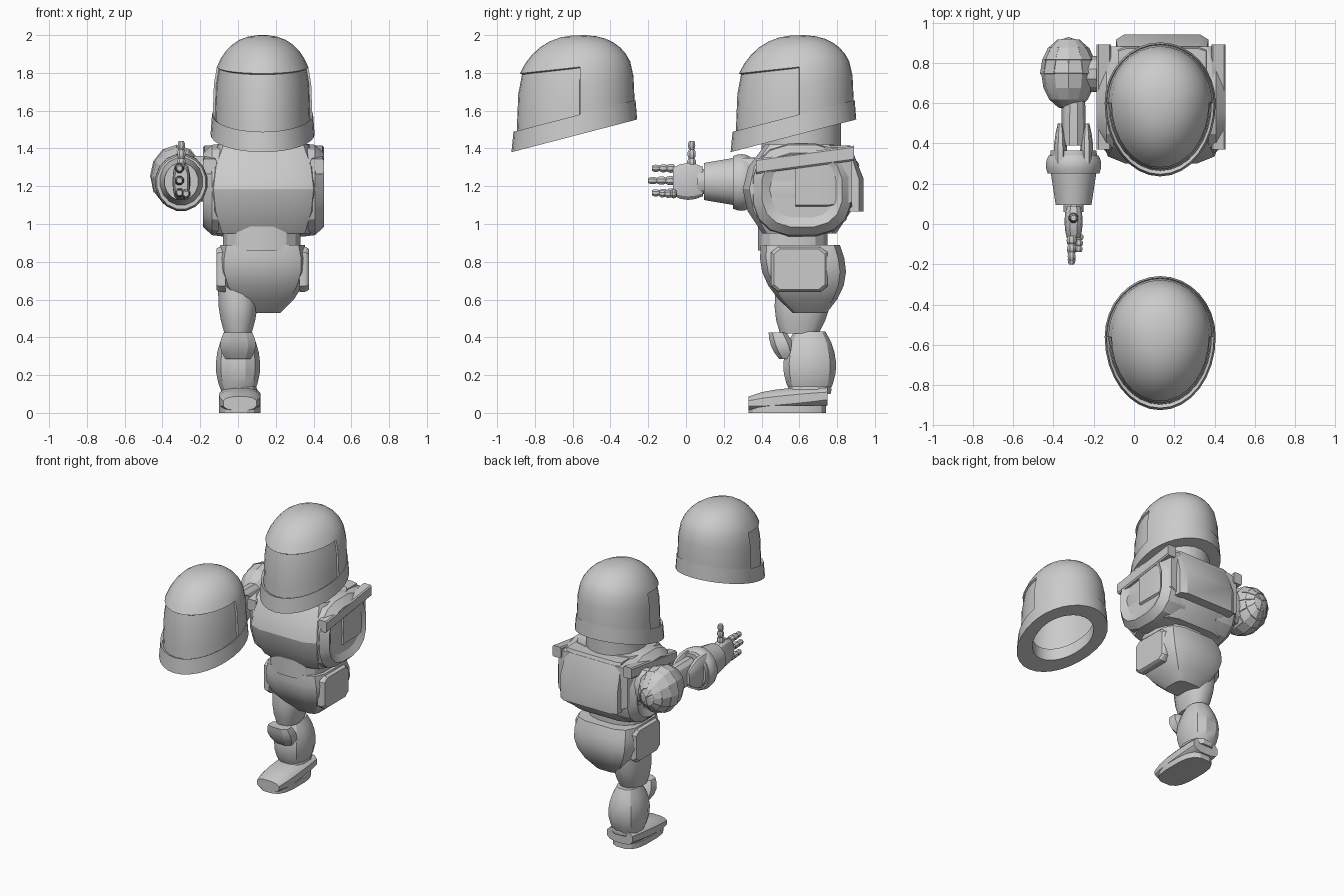
import bpy, bmesh, math
from mathutils import Vector

if "Cube" in bpy.data.objects:
    bpy.data.objects.remove(bpy.data.objects["Cube"], do_unlink=True)

GREY = (0.6, 0.6, 0.6, 1)
material = bpy.data.materials.new("plain grey")
material.use_nodes = True
material.diffuse_color = GREY
material.node_tree.nodes["Principled BSDF"].inputs["Base Color"].default_value = GREY

# For each loft axis: indices of the section's two directions and of the axis itself
AXES = {"x": (1, 2, 0), "y": (0, 2, 1), "z": (0, 1, 2)}
BODY_X = 0.135
ARM_X = -0.3
HEAD = Vector((0.13, 0.6, 0))


def finish(name, bm, angle):
    bmesh.ops.recalc_face_normals(bm, faces=bm.faces)
    mesh = bpy.data.meshes.new(name)
    bm.to_mesh(mesh)
    bm.free()
    mesh.materials.append(material)
    obj = bpy.data.objects.new(name, mesh)
    bpy.context.scene.collection.objects.link(obj)
    bpy.ops.object.select_all(action="DESELECT")
    obj.select_set(True)
    bpy.context.view_layer.objects.active = obj
    bpy.ops.object.shade_smooth_by_angle(angle=math.radians(angle))
    return obj


def skin(bm, rings):
    """Bridge rings of points and return the vertex loops."""
    loops = [[bm.verts.new(point) for point in ring] for ring in rings]
    for low, high in zip(loops, loops[1:]):
        for i in range(len(low)):
            bm.faces.new((low[i - 1], low[i], high[i], high[i - 1]))
    return loops


def outline(sides, power):
    """Rounded rectangle with the given number of sides, filling a unit square."""
    def curve(value):
        return math.copysign(abs(value) ** (2 / power), value)
    angles = [(2 * i + 1) * math.pi / sides for i in range(sides)]
    reach = curve(math.cos(angles[0]))
    return [(curve(math.cos(a)) / reach / 2, curve(math.sin(a)) / reach / 2) for a in angles]


def part(name, axis, centre, size, ends=(1, 1), peak=0.5, bend=2, hold=1, lean=0,
         steps=4, sides=12, power=4, angle=25, dish=0):
    """Loft that is fullest at its peak and narrows along a curve to both ends.
    hold scales the narrowing of the first direction; lean shifts the second one."""
    a, b, c = AXES[axis]
    rings = []
    for step in range(steps + 1):
        t = step / steps
        if t < peak:
            narrowing = (1 - ends[0]) * (1 - t / peak) ** bend
        else:
            narrowing = (1 - ends[1]) * ((t - peak) / (1 - peak)) ** bend
        ring = []
        for u, v in outline(sides, power):
            point = Vector(centre)
            point[a] += u * size[a] * (1 - hold * narrowing)
            point[b] += v * size[b] * (1 - narrowing) + lean * (t - 0.5)
            point[c] += size[c] * (t - 0.5)
            ring.append(point)
        rings.append(ring)
    bm = bmesh.new()
    loops = skin(bm, rings)
    bm.faces.new(loops[0])
    cap = bm.faces.new(loops[-1])
    if dish:
        bmesh.ops.recalc_face_normals(bm, faces=bm.faces)
        bmesh.ops.inset_region(bm, faces=[cap], thickness=dish, depth=-dish / 2)
    return finish(name, bm, angle)


def mirror(obj, name, about):
    """Mirrored twin across a plane of constant x."""
    bm = bmesh.new()
    bm.from_mesh(obj.data)
    for vert in bm.verts:
        vert.co.x = 2 * about - vert.co.x
    finish(name, bm, 25)


def egg(z, tilt, size, shift):
    """Level outline of a helmet: longer in front, dropping towards the face."""
    points = []
    count = 32
    for i in range(count):
        a = 2 * math.pi * i / count
        depth = 0.29 if math.sin(a) > 0 else 0.35
        y = size * depth * math.sin(a)
        points.append(HEAD + Vector((0.265 * size * math.cos(a), y + shift, z + tilt * y)))
    return points


def helmet(prefix, shift):
    # Round crown, then straight sides down to the collar
    rings = []
    for step in range(7):
        a = math.radians(86 - 10 * step)
        rings.append(egg(1.7 + 0.3 * math.sin(a), 0.12 * math.cos(a), math.cos(a) ** 0.85, shift))
    crown = len(rings) - 1
    for t in (0.3, 0.7, 1):
        rings.append(egg(1.83 - 0.3 * t, 0.11 + 0.15 * t, 1 - 0.04 * (1 - t), shift))
    bm = bmesh.new()
    loops = skin(bm, rings)
    bm.faces.new(loops[0])
    # Sunken visor across the front half
    face_verts = {v for loop in loops[crown:] for v in loop if v.co.y < HEAD.y + shift + 0.001}
    visor = [f for f in bm.faces if face_verts.issuperset(f.verts)]
    bmesh.ops.recalc_face_normals(bm, faces=bm.faces)
    bmesh.ops.inset_region(bm, faces=visor, thickness=0.004, depth=-0.012)
    finish(prefix + "_dome", bm, 35)
    # Collar ring, open underneath
    bm = bmesh.new()
    skin(bm, [egg(z, 0.26, size, shift)
              for z, size in ((1.57, 0.96), (1.58, 1.01), (1.475, 1.04), (1.475, 0.7), (1.56, 0.7))])
    finish(prefix + "_collar", bm, 30)


helmet("worn_helmet", 0)
helmet("floating_helmet", -1.16)

# Torso
part("neck", "z", (0.13, 0.61, 1.46), (0.4, 0.42, 0.2), sides=20, power=2)
part("chest", "z", (BODY_X, 0.6, 1.185), (0.6, 0.6, 0.47), ends=(0.65, 0.6), hold=0.5, power=5)
part("waist", "z", (0.125, 0.565, 0.93), (0.41, 0.37, 0.14), sides=16, power=2.6)
lobe = part("left_side_lobe", "x", (0.36, 0.615, 1.18), (0.19, 0.53, 0.49), ends=(1, 0.8),
            bend=3, sides=16, power=2.6, dish=0.05)
mirror(lobe, "right_side_lobe", BODY_X)
strap = part("left_strap", "y", (0.42, 0.63, 1.34), (0.07, 0.52, 0.08), lean=0.07,
             sides=8, power=7)
mirror(strap, "right_strap", BODY_X)

# Backpack with a sloping upper face
part("backpack", "z", (0.14, 0.8, 1.24), (0.46, 0.28, 0.35), ends=(1, 0.5), bend=1,
     hold=0.1, steps=2, sides=8, power=9)
part("backpack_wings", "y", (BODY_X, 0.73, 1.24), (0.62, 0.3, 0.34), ends=(1, 0.9),
     sides=8, power=9)

# Hips
part("pelvis", "z", (0.13, 0.63, 0.71), (0.48, 0.45, 0.36), ends=(0.4, 0.93), peak=0.7,
     lean=-0.05, steps=5)
plate = part("left_hip_plate", "x", (0.35, 0.6, 0.76), (0.05, 0.3, 0.24), ends=(1, 0.9),
             sides=8, power=6)
mirror(plate, "right_hip_plate", 0.13)

# Single leg, with knee pad and boot
part("thigh", "z", (0, 0.615, 0.56), (0.21, 0.3, 0.28), ends=(0.68, 1), peak=0.7, lean=0.03,
     sides=16, power=2.4, angle=35)
part("shin", "z", (0, 0.655, 0.265), (0.235, 0.28, 0.33), ends=(0.7, 0.6), peak=0.45,
     steps=6, power=2.5, angle=30)
part("ankle_cuff", "z", (0.01, 0.655, 0.125), (0.18, 0.23, 0.05), ends=(0.95, 0.9), power=2.5)
part("knee_pad", "z", (0, 0.51, 0.355), (0.19, 0.12, 0.14), ends=(0.7, 0.8), lean=-0.05,
     sides=8, power=3)
part("boot", "y", (0.01, 0.54, 0.07), (0.22, 0.42, 0.12), ends=(0.6, 0.85), hold=0.5,
     bend=3, lean=0.04, steps=6, power=2.8, angle=35)
part("boot_sole", "z", (0.01, 0.535, 0.02), (0.22, 0.41, 0.04), sides=16, power=3)

# Shoulder ball with raised panels over its rear half
bm = bmesh.new()
bmesh.ops.create_uvsphere(bm, u_segments=12, v_segments=8, radius=1)
for vert in bm.verts:
    x, y, z = vert.co
    vert.co = Vector((-0.325, 0.745, 1.25)) + Vector((0.135 * x, 0.18 * z, 0.165 * y))
panels = [f for f in bm.faces if f.calc_center_median().y > 0.745]
bmesh.ops.inset_individual(bm, faces=panels, thickness=0.004, depth=0.006)
finish("shoulder_ball", bm, 20)
part("shoulder_joint", "x", (-0.2, 0.745, 1.24), (0.12, 0.18, 0.24), power=2)

# Arm reaching forward
part("upper_arm", "y", (ARM_X, 0.52, 1.245), (0.12, 0.26, 0.19), ends=(1, 0.9), power=2.3)
guard = part("inner_elbow_guard", "y", (-0.235, 0.4, 1.24), (0.065, 0.2, 0.22), ends=(1, 0.4),
             peak=0.3, power=2.6)
mirror(guard, "outer_elbow_guard", ARM_X)
part("forearm", "y", (ARM_X, 0.23, 1.225), (0.24, 0.27, 0.265), ends=(0.74, 0.95), peak=0.75,
     bend=1, sides=16, power=2)
part("forearm_cuff", "y", (ARM_X, 0.295, 1.22), (0.275, 0.09, 0.3), ends=(0.93, 0.9),
     sides=16, power=2)
part("wrist", "y", (ARM_X, 0.09, 1.225), (0.1, 0.06, 0.13), power=2)
part("palm", "y", (ARM_X, 0.01, 1.225), (0.09, 0.16, 0.195), ends=(0.75, 0.8), power=3)


def finger(name, axis, base, length):
    """Three rounded joints in a row, each slimmer than the last."""
    c = AXES[axis][2]
    joint = length / 3
    for k, label in enumerate(("base", "middle", "tip")):
        centre = Vector(base)
        centre[c] += joint * (k + 0.5)
        size = Vector((1, 1, 1)) * (0.048 - 0.005 * k)
        size[c] = abs(joint)
        ends = (0.7, 0.7) if length > 0 else (0.7, 0.7)[::-1]
        part(name + "_" + label, axis, centre, size, ends=ends, bend=3, sides=8, power=2)


for row, name in enumerate(("ring_finger", "middle_finger", "index_finger")):
    finger(name, "y", (-0.31, -0.06, 1.165 + 0.065 * row), -0.14 if row == 1 else -0.12)
finger("little_finger", "y", (-0.275, -0.05, 1.16), -0.09)
finger("thumb", "z", (ARM_X, 0.03, 1.3), 0.14)
